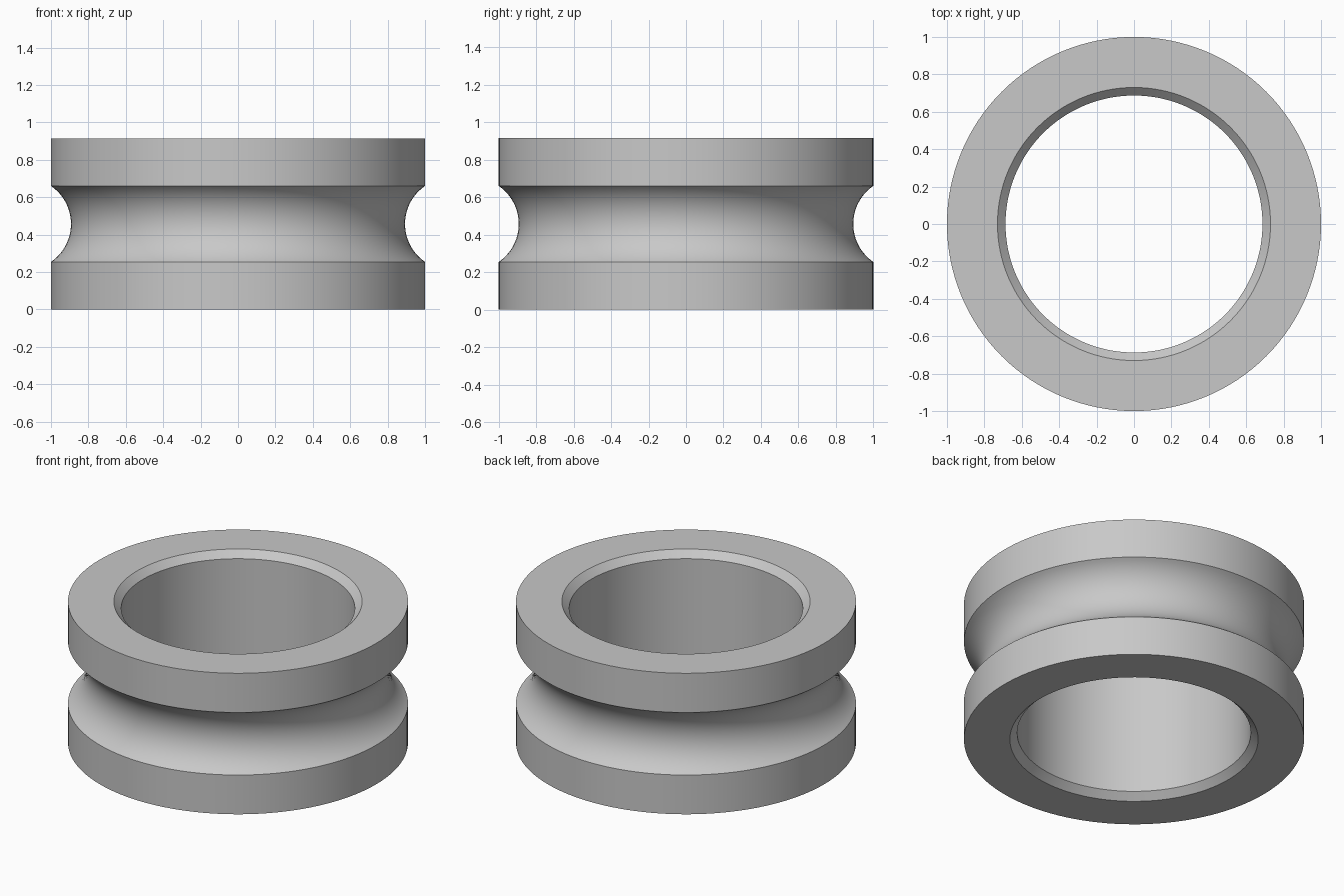
import bpy
import bmesh
from math import asin, cos, sin, radians, tau

cube = bpy.data.objects.get("Cube")
if cube:
    bpy.data.objects.remove(cube, do_unlink=True)

HEIGHT = 0.915
MID = HEIGHT / 2
OUTER, BORE, CHAMFER = 1.0, 0.687, 0.043
GROOVE_HALF, GROOVE_DEPTH = 0.203, 0.107
SEGMENTS, ARC_STEPS = 128, 24

# Single grey material
grey = bpy.data.materials.new("plain grey")
grey.use_nodes = True
colour = (0.58, 0.58, 0.58, 1)
grey.diffuse_color = colour
grey.node_tree.nodes["Principled BSDF"].inputs["Base Color"].default_value = colour

# Round groove: circular arc through both lips and the deepest point
arc_radius = (GROOVE_HALF**2 + GROOVE_DEPTH**2) / (2 * GROOVE_DEPTH)
arc_centre = OUTER - GROOVE_DEPTH + arc_radius
half_angle = asin(GROOVE_HALF / arc_radius)
angles = [half_angle * (2 * i / ARC_STEPS - 1) for i in range(ARC_STEPS + 1)]
groove = [(arc_centre - arc_radius * cos(a), MID + arc_radius * sin(a)) for a in angles]

# Closed cross-section: outer wall with groove, then chamfered bore
profile = [(BORE + CHAMFER, 0), (OUTER, 0), *groove, (OUTER, HEIGHT),
           (BORE + CHAMFER, HEIGHT), (BORE, HEIGHT - CHAMFER), (BORE, CHAMFER)]

# Revolve the section into a ring
bm = bmesh.new()
verts = [bm.verts.new((r, 0, z)) for r, z in profile]
edges = [bm.edges.new((v, verts[i - 1])) for i, v in enumerate(verts)]
bmesh.ops.spin(bm, geom=verts + edges, cent=(0, 0, 0), axis=(0, 0, 1),
               angle=tau, steps=SEGMENTS)
bmesh.ops.remove_doubles(bm, verts=bm.verts, dist=0.0001)
bmesh.ops.recalc_face_normals(bm, faces=bm.faces)
mesh = bpy.data.meshes.new("grooved_ring")
bm.to_mesh(mesh)
bm.free()
mesh.materials.append(grey)

ring = bpy.data.objects.new("grooved_ring", mesh)
bpy.context.collection.objects.link(ring)
bpy.ops.object.select_all(action="DESELECT")
ring.select_set(True)
bpy.context.view_layer.objects.active = ring
bpy.ops.object.shade_smooth_by_angle(angle=radians(30))
